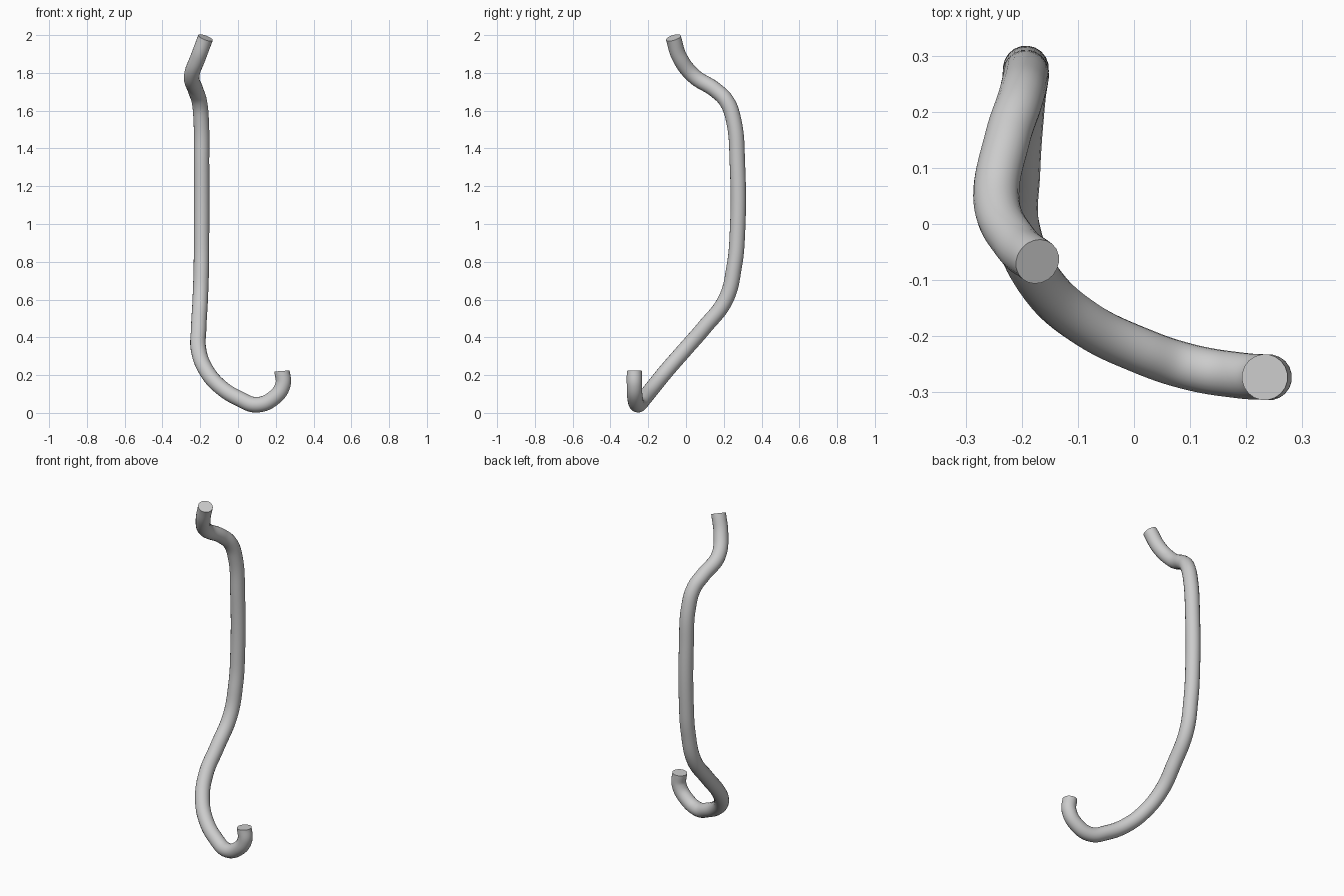
import bpy
import math

cube = bpy.data.objects.get("Cube")
if cube:
    bpy.data.objects.remove(cube, do_unlink=True)

TUBE_RADIUS = 0.041

# Centre line of the bent rod, from the upper end down to the hook tip
PATH = [
    (-0.172, -0.067, 1.986), (-0.21, -0.035, 1.885), (-0.245, 0.04, 1.785),
    (-0.225, 0.155, 1.71), (-0.205, 0.215, 1.65), (-0.195, 0.252, 1.55),
    (-0.193, 0.272, 1.32), (-0.193, 0.272, 0.95), (-0.194, 0.256, 0.78),
    (-0.2, 0.21, 0.6), (-0.208, 0.095, 0.45), (-0.208, -0.01, 0.33),
    (-0.165, -0.106, 0.22), (-0.09, -0.175, 0.135), (0.008, -0.224, 0.074),
    (0.1, -0.255, 0.043), (0.19, -0.27, 0.08), (0.238, -0.273, 0.15),
    (0.233, -0.273, 0.222),
]

# Grey material
grey = bpy.data.materials.new("light grey")
grey.use_nodes = True
colour = (0.6, 0.6, 0.6, 1.0)
grey.diffuse_color = colour
grey.node_tree.nodes["Principled BSDF"].inputs["Base Color"].default_value = colour

# Rod: a smooth path swept with a round section and capped at both ends
curve = bpy.data.curves.new("bent_rod", "CURVE")
curve.dimensions = "3D"
curve.bevel_depth = TUBE_RADIUS
curve.bevel_resolution = 8
curve.resolution_u = 10
curve.use_fill_caps = True
spline = curve.splines.new("BEZIER")
spline.bezier_points.add(len(PATH) - 1)
for point, co in zip(spline.bezier_points, PATH):
    point.co = co
    point.handle_left_type = point.handle_right_type = "AUTO"
curve.materials.append(grey)

rod = bpy.data.objects.new("bent_rod", curve)
bpy.context.collection.objects.link(rod)

# Convert to a mesh with smooth sides and crisp end caps
bpy.ops.object.select_all(action="DESELECT")
rod.select_set(True)
bpy.context.view_layer.objects.active = rod
bpy.ops.object.convert(target="MESH")
rod = bpy.context.object
rod.name = "bent_rod"

# Weld the cap rims to the tube
bpy.ops.object.mode_set(mode="EDIT")
bpy.ops.mesh.select_all(action="SELECT")
bpy.ops.mesh.remove_doubles(threshold=0.0001)
bpy.ops.mesh.normals_make_consistent(inside=False)
bpy.ops.object.mode_set(mode="OBJECT")
bpy.ops.object.shade_smooth_by_angle(angle=math.radians(40))
